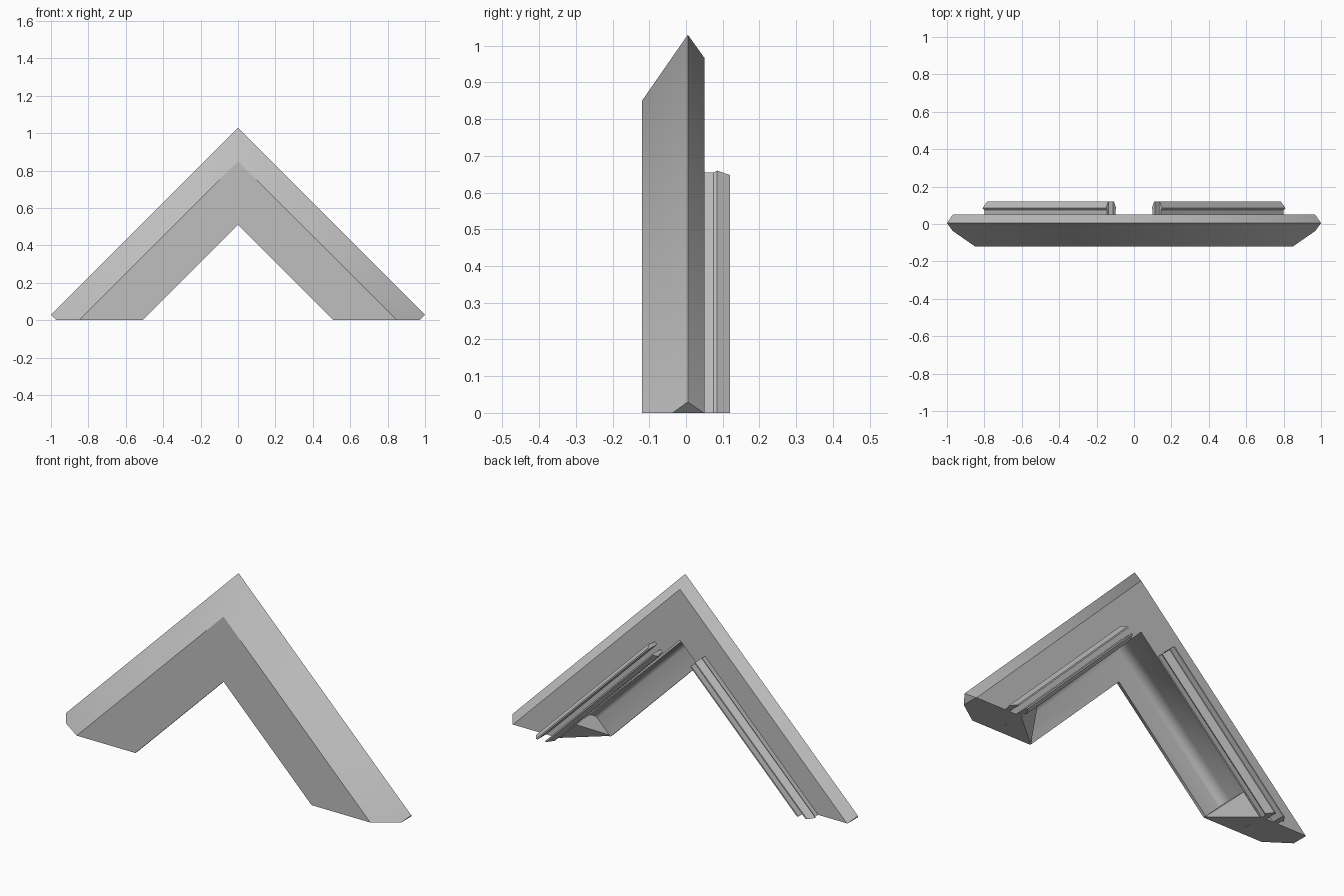
import bpy
import bmesh
from math import sin, cos, pi, radians
from mathutils import Vector

cube = bpy.data.objects.get("Cube")
if cube:
    bpy.data.objects.remove(cube, do_unlink=True)

GREY = (0.52, 0.52, 0.52, 1.0)
mat = bpy.data.materials.new("plain_grey")
mat.use_nodes = True
mat.diffuse_color = GREY
mat.node_tree.nodes["Principled BSDF"].inputs["Base Color"].default_value = GREY

INNER = 0.51   # height of the inner corner, also the square-cut offset
TIP = 0.97     # square cut at the outer foot


def sweep(name, profile, start, cap_start=True, tip=None):
    """Run a (height, depth) profile down a 45 degree arm to the floor, mirrored."""
    bm = bmesh.new()
    top, foot = [], []
    for v, y in profile:
        t = start(v)
        top.append(bm.verts.new((t, y, v - t)))
        foot.append(bm.verts.new((v, y, 0)))
    n = len(profile)
    for i in range(n):
        j = (i + 1) % n
        bm.faces.new((top[i], top[j], foot[j], foot[i]))
    bm.faces.new(foot)
    if cap_start:
        bm.faces.new(top)
    if tip is not None:
        cut = bmesh.ops.bisect_plane(
            bm, geom=bm.verts[:] + bm.edges[:] + bm.faces[:],
            plane_co=Vector((tip, 0, 0)), plane_no=Vector((1, 0, -1)).normalized(),
            clear_outer=True)
        edges = [e for e in cut["geom_cut"] if isinstance(e, bmesh.types.BMEdge)]
        bmesh.ops.edgenet_fill(bm, edges=edges)
    bmesh.ops.recalc_face_normals(bm, faces=bm.faces[:])
    mesh = bpy.data.meshes.new(name)
    bm.to_mesh(mesh)
    bm.free()
    mesh.materials.append(mat)
    ob = bpy.data.objects.new(name, mesh)
    bpy.context.collection.objects.link(ob)
    bpy.ops.object.select_all(action="DESELECT")
    ob.select_set(True)
    bpy.context.view_layer.objects.active = ob
    bpy.ops.object.shade_smooth_by_angle(angle=radians(30))
    mirror = ob.modifiers.new("mirror", "MIRROR")
    mirror.use_axis[0] = True
    return ob


# Chevron moulding: bevelled outside, hollow cove with a thin lip behind
R = 0.05
WALL = 0.71
LIP = -0.105
cove = [(WALL - R + R * sin(a), LIP + R - R * cos(a))
        for a in (pi / 2 * i / 6 for i in range(7))]
body = [(INNER, -0.12), (INNER, LIP)] + cove + [
    (0.70, 0.05), (0.967, 0.05), (1.03, 0.005), (0.85, -0.12)]
sweep("chevron_moulding", body, lambda v: 0.0, cap_start=False, tip=TIP)

# Solid wedges closing the hollow at the feet
sweep("foot_wedge", [(INNER, LIP - 0.01), (WALL, LIP - 0.01), (0.705, 0.05)],
      lambda v: (v + INNER) / 2)

# Snap clip on the back: two barbed legs with a slot between
CENTRE = 0.755
leg = [(0.02, 0.045), (0.045, 0.045), (0.045, 0.075),
       (0.055, 0.085), (0.03, 0.12), (0.02, 0.12)]
for name, side in (("outer_clip_leg", 1), ("inner_clip_leg", -1)):
    sweep(name, [(CENTRE + side * w, y) for w, y in leg],
          lambda v: (v - INNER) / 2)
